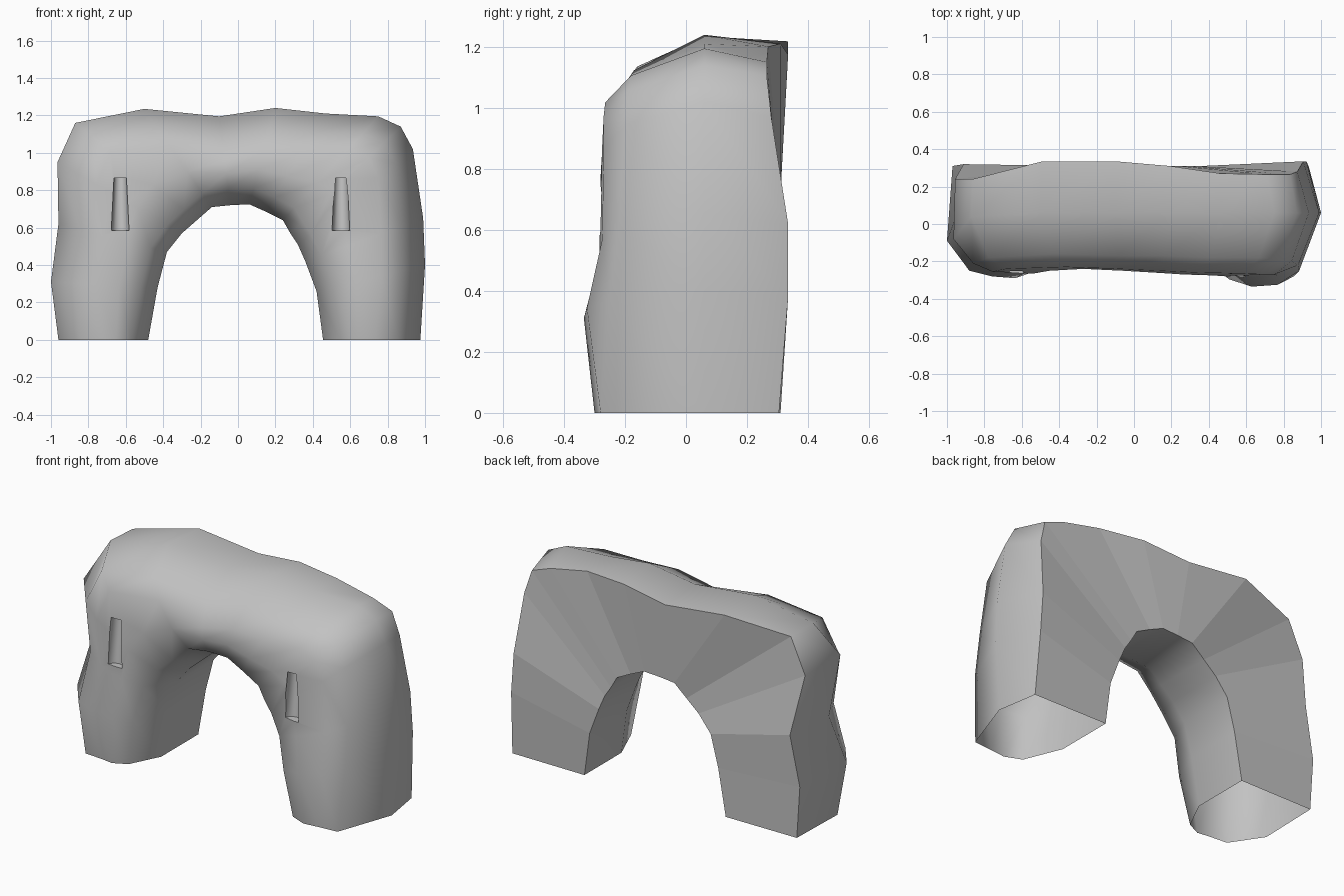
import bpy
import bmesh
from mathutils import Vector

old = bpy.data.objects.get("Cube")
if old:
    bpy.data.objects.remove(old)

# One stone colour
stone = bpy.data.materials.new("grey stone")
stone.use_nodes = True
GREY = (0.54, 0.54, 0.54, 1)
stone.diffuse_color = GREY
stone.node_tree.nodes["Principled BSDF"].inputs["Base Color"].default_value = GREY

# Stations along the arch, foot to foot: inner x, inner z, outer x, outer z,
# back outer y, back inset, outer side y, front middle y, front shoulder y
stations = [
    (-.48, 0, -.96, 0, .31, .01, -.06, -.26, -.24),
    (-.43, .28, -1, .31, .31, .03, -.09, -.29, -.25),
    (-.38, .47, -.96, .62, .32, .05, .02, -.265, -.19),
    (-.3, .57, -.965, .95, .24, .01, -.08, -.265, -.21),
    (-.22, .64, -.87, 1.16, .24, .01, .04, -.25, -.18),
    (-.14, .71, -.5, 1.235, .335, .02, .06, -.24, -.16),
    (-.04, .72, -.1, 1.195, .335, .02, .06, -.25, -.17),
    (.06, .725, .2, 1.24, .31, .03, .06, -.26, -.17),
    (.15, .685, .47, 1.21, .27, .01, .06, -.27, -.18),
    (.24, .64, .75, 1.195, .265, .06, .06, -.275, -.18),
    (.28, .57, .87, 1.14, .265, .05, .06, -.28, -.19),
    (.32, .51, .935, 1.02, .28, .08, .06, -.28, -.2),
    (.36, .42, .99, .65, .335, .09, .06, -.285, -.22),
    (.42, .26, 1, .4, .335, .08, .06, -.335, -.25),
    (.455, 0, .975, 0, .305, .04, .06, -.3, -.28),
]


def section(bm, ix, iz, ox, oz, back, inset, side, mid, shoulder):
    """Cross-section with a flat back and a rounded front."""
    inner, outer = Vector((ix, 0, iz)), Vector((ox, 0, oz))
    width = (outer - inner).length
    profile = [(0, .31), (0, -.04), (.09, mid + .04), (.36 * width, mid),
               (width - .24, mid + .01), (width - .12, shoulder),
               (width, side), (width - inset, back)]
    return [bm.verts.new(inner.lerp(outer, d / width) + Vector((0, y, 0)))
            for d, y in profile]


# Arch body
bm = bmesh.new()
rings = [section(bm, *s) for s in stations]
for a, b in zip(rings, rings[1:]):
    for i in range(len(a)):
        j = (i + 1) % len(a)
        bm.faces.new((a[i], a[j], b[j], b[i]))
bm.faces.new(rings[0])
bm.faces.new(rings[-1])
bmesh.ops.recalc_face_normals(bm, faces=bm.faces)
mesh = bpy.data.meshes.new("stone_arch")
bm.to_mesh(mesh)
bm.free()
arch = bpy.data.objects.new("stone_arch", mesh)
bpy.context.collection.objects.link(arch)
mesh.materials.append(stone)


# Upright slots in the front of each leg, narrower and deeper at the top
def cut_slot(name, x, y):
    bpy.ops.mesh.primitive_cylinder_add(vertices=10, radius=.05, depth=.28,
                                        location=(x, y, .725))
    cutter = bpy.context.object
    cutter.name = name
    cutter.hide_render = True
    for v in cutter.data.vertices:
        if v.co.z > 0:
            v.co.x *= .7
            v.co.y += .03
    cutter.data.materials.append(stone)
    bpy.context.view_layer.objects.active = arch
    mod = arch.modifiers.new(name, "BOOLEAN")
    mod.operation = "DIFFERENCE"
    mod.solver = "EXACT"
    mod.object = cutter
    bpy.ops.object.modifier_apply(modifier=mod.name)
    bpy.data.objects.remove(cutter)


cut_slot("right_slot", -.63, -.27)
cut_slot("left_slot", .55, -.28)

# The feet are open underneath
bm = bmesh.new()
bm.from_mesh(arch.data)
soles = [f for f in bm.faces if all(v.co.z < .001 for v in f.verts)]
bmesh.ops.delete(bm, geom=soles, context="FACES")
bm.to_mesh(arch.data)
bm.free()

# Smooth weathered front, flat faceted back
bpy.ops.object.select_all(action="DESELECT")
arch.select_set(True)
bpy.context.view_layer.objects.active = arch
bpy.ops.object.shade_smooth_by_angle(angle=1.15)
for face in arch.data.polygons:
    if face.normal.y > .7:
        face.use_smooth = False
